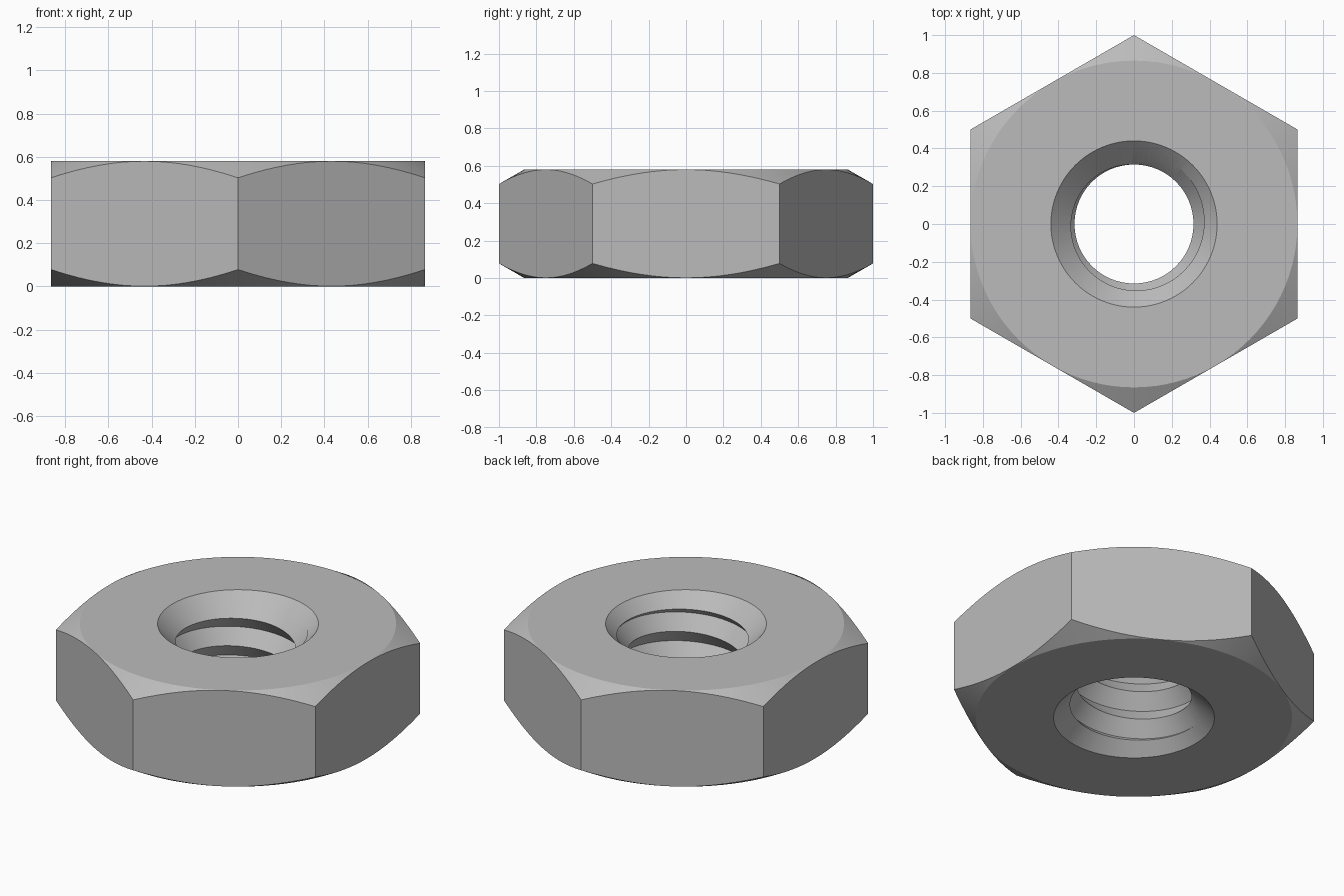
import bpy
import bmesh
from math import cos, sin, pi, tau, radians

HEIGHT = 0.58
PITCH = 0.173
CREST, ROOT = 0.315, 0.382   # thread minor and major radius
SIDES = 96

if "Cube" in bpy.data.objects:
    bpy.data.objects.remove(bpy.data.objects["Cube"], do_unlink=True)


def make_object(name, bm):
    bmesh.ops.recalc_face_normals(bm, faces=bm.faces)
    mesh = bpy.data.meshes.new(name)
    bm.to_mesh(mesh)
    bm.free()
    obj = bpy.data.objects.new(name, mesh)
    bpy.context.collection.objects.link(obj)
    return obj


def ring_point(bm, radius, angle, z):
    return bm.verts.new((radius * cos(angle), radius * sin(angle), z))


def turned_blank(name, profile):
    """Closed profile of (radius, z) turned around the z axis."""
    bm = bmesh.new()
    rings = [[ring_point(bm, r, tau * i / SIDES, z) for r, z in profile]
             for i in range(SIDES)]
    count = len(profile)
    for i in range(SIDES):
        a, b = rings[i], rings[(i + 1) % SIDES]
        for k in range(count):
            n = (k + 1) % count
            bm.faces.new((a[k], b[k], b[n], a[n]))
    return make_object(name, bm)


def hex_prism(name):
    """Six-sided bar, with corners on the y axis, taller than the nut."""
    bm = bmesh.new()
    base = [ring_point(bm, 1, pi / 2 + k * pi / 3, -0.2) for k in range(6)]
    face = bm.faces.new(base)
    top = bmesh.ops.extrude_face_region(bm, geom=[face])["geom"]
    moved = [v for v in top if isinstance(v, bmesh.types.BMVert)]
    bmesh.ops.translate(bm, verts=moved, vec=(0, 0, HEIGHT + 0.4))
    return make_object(name, bm)


def threaded_rod(name):
    """Right-handed helical rod; its grooves start one pitch higher each turn."""
    bm = bmesh.new()
    rows = 12
    start = -0.238 - PITCH / 4
    cols = []
    for i in range(SIDES):
        extra = 3 if i == 0 else 1
        cols.append([ring_point(bm, ROOT if k % 2 else CREST, tau * i / SIDES,
                                start + PITCH * (k / 2 + i / SIDES))
                     for k in range(rows + extra)])
    cols.append(cols[0][2:])
    for a, b in zip(cols, cols[1:]):
        for k in range(rows):
            bm.faces.new((a[k], b[k], b[k + 1], a[k + 1]))
    # End caps, each a fan that also closes the one-pitch step
    for row in (0, rows):
        z = start + PITCH * (row + 1) / 2
        centre = bm.verts.new((0, 0, z))
        rim = [col[row] for col in cols] + [cols[0][row + 1], cols[0][row]]
        for a, b in zip(rim, rim[1:]):
            bm.faces.new((centre, a, b))
    return make_object(name, bm)


def combine(target, tool, operation):
    mod = target.modifiers.new(operation.lower(), 'BOOLEAN')
    mod.operation = operation
    mod.solver = 'EXACT'
    mod.object = tool
    bpy.ops.object.select_all(action='DESELECT')
    bpy.context.view_layer.objects.active = target
    target.select_set(True)
    bpy.ops.object.modifier_apply(modifier=mod.name)
    bpy.data.objects.remove(tool, do_unlink=True)


# Turned blank: chamfered rim outside, countersunk bore inside
lower = [(0.30, 0.14), (0.44, 0), (0.865, 0), (1.039, 0.1)]
upper = [(r, HEIGHT - z) for r, z in reversed(lower)]
nut = turned_blank("hex_nut", lower + upper)

# Six flats, then the internal thread
combine(nut, hex_prism("hex_cutter"), 'INTERSECT')
combine(nut, threaded_rod("thread_cutter"), 'DIFFERENCE')

# Plain steel grey
steel = bpy.data.materials.new("steel_grey")
steel.use_nodes = True
grey = (0.5, 0.5, 0.5, 1)
steel.diffuse_color = grey
steel.node_tree.nodes["Principled BSDF"].inputs["Base Color"].default_value = grey
nut.data.materials.clear()
nut.data.materials.append(steel)
for poly in nut.data.polygons:
    poly.material_index = 0

nut.select_set(True)
bpy.context.view_layer.objects.active = nut
bpy.ops.object.shade_smooth_by_angle(angle=radians(28))
